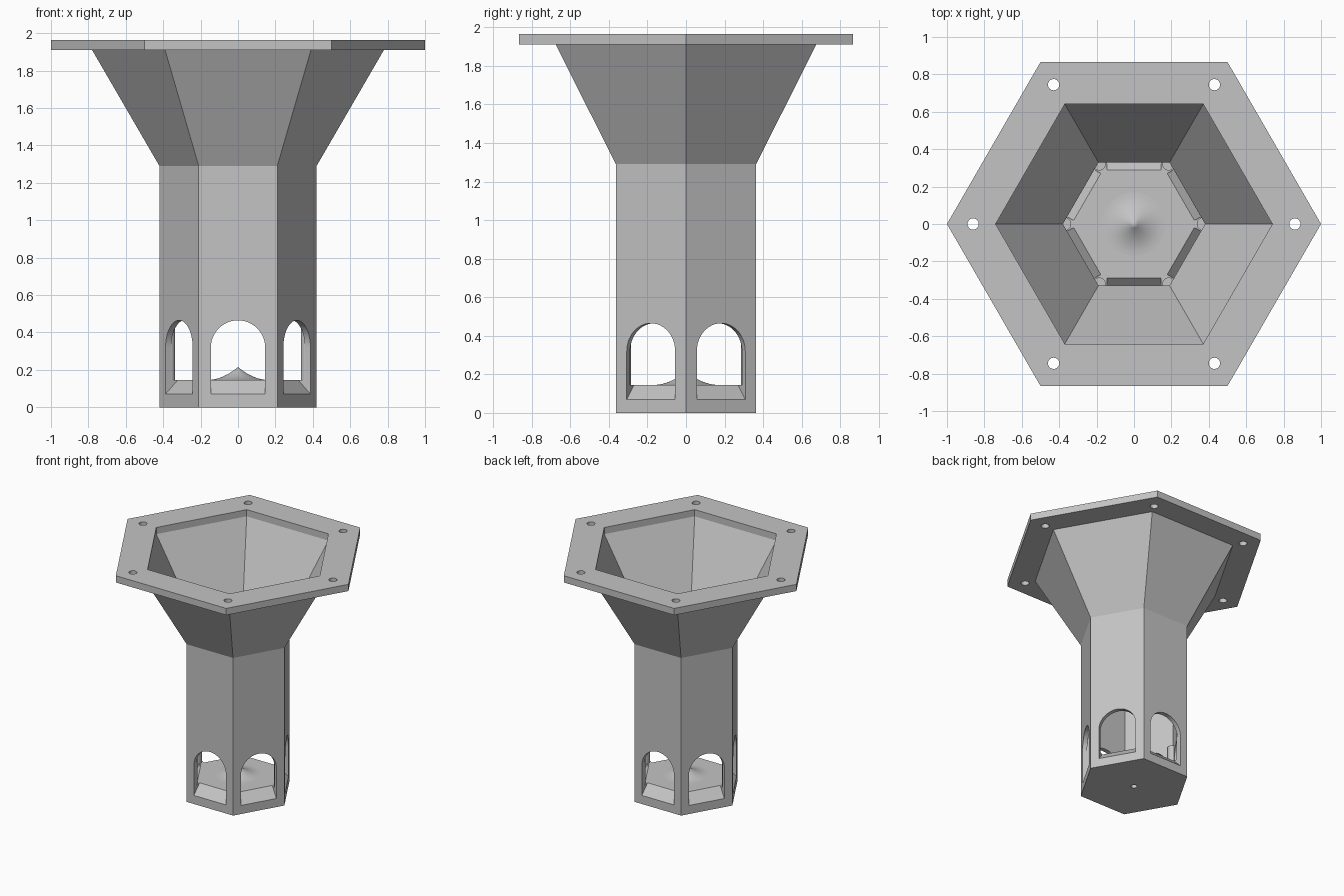
import bpy, bmesh, math
from mathutils import Matrix

if "Cube" in bpy.data.objects:
    bpy.data.objects.remove(bpy.data.objects["Cube"])

grey = bpy.data.materials.new("light grey")
grey.diffuse_color = (0.55, 0.55, 0.55, 1)
grey.use_nodes = True
grey.node_tree.nodes["Principled BSDF"].inputs["Base Color"].default_value = grey.diffuse_color


def finish(bm, name, smooth=False):
    bmesh.ops.recalc_face_normals(bm, faces=bm.faces)
    me = bpy.data.meshes.new(name)
    bm.to_mesh(me)
    bm.free()
    me.materials.append(grey)
    if smooth:
        for p in me.polygons:
            p.use_smooth = True
    ob = bpy.data.objects.new(name, me)
    bpy.context.collection.objects.link(ob)
    return ob


def lathe(bm, profile, sides):
    """Turn an (r, z) profile about z; points with r = 0 become poles."""
    rings = []
    for r, z in profile:
        if r == 0:
            rings.append([bm.verts.new((0, 0, z))] * sides)
        else:
            rings.append([bm.verts.new((r * math.cos(math.tau * i / sides),
                                        r * math.sin(math.tau * i / sides), z))
                          for i in range(sides)])
    for a, b in zip(rings, rings[1:]):
        for i in range(sides):
            j = (i + 1) % sides
            bm.faces.new(list(dict.fromkeys((a[i], a[j], b[j], b[i]))))


def add_cylinder(bm, x, y, r, z0, z1, sides=32):
    bmesh.ops.create_cone(bm, cap_ends=True, segments=sides, radius1=r, radius2=r,
                          depth=z1 - z0,
                          matrix=Matrix.Translation((x, y, (z0 + z1) / 2)))


def add_window(bm, angle):
    """Arched opening with a sill that rises towards the inside."""
    w, spring = 0.145, 0.32
    rot = Matrix.Rotation(angle, 4, 'Z')
    loops = []
    for a in (0.40, 0.28):
        sill = 0.07 + (0.364 - a)
        pts = [(-w, sill), (w, sill)]
        pts += [(w * math.cos(math.pi * k / 24), spring + w * math.sin(math.pi * k / 24))
                for k in range(25)]
        loop = [bm.verts.new((a, s, z)) for s, z in pts]
        bmesh.ops.transform(bm, matrix=rot, verts=loop)
        loops.append(loop)
    outer, inner = loops
    bm.faces.new(outer)
    bm.faces.new(inner[::-1])
    n = len(outer)
    for i in range(n):
        j = (i + 1) % n
        bm.faces.new((outer[i], inner[i], inner[j], outer[j]))


# Hexagonal tube, funnel and flange
bm = bmesh.new()
lathe(bm, [(0, 0), (0.42, 0), (0.42, 1.29), (0.78, 1.91), (1, 1.91), (1, 1.965),
           (0.74, 1.965), (0.74, 1.91), (0.38, 1.29), (0.38, 0.145), (0, 0.145)], 6)
body = finish(bm, "funnel_body")

# Cutter: six windows, six flange holes and a blind hole underneath
bm = bmesh.new()
for i in range(6):
    t = i * math.pi / 3
    add_window(bm, t + math.pi / 6)
    add_cylinder(bm, 0.86 * math.cos(t), 0.86 * math.sin(t), 0.03, 1.85, 2.02)
add_cylinder(bm, 0, 0, 0.022, -0.05, 0.11)
cutter = finish(bm, "opening_cutter")
cutter.hide_render = True

mod = body.modifiers.new("openings", 'BOOLEAN')
mod.operation, mod.solver, mod.object = 'DIFFERENCE', 'EXACT', cutter
bpy.context.view_layer.objects.active = body
body.select_set(True)
bpy.ops.object.modifier_apply(modifier=mod.name)
bpy.data.objects.remove(cutter)
bpy.ops.object.shade_smooth_by_angle(angle=math.radians(25))

# Rounded posts in the inner corners
bm = bmesh.new()
for i in range(6):
    t = i * math.pi / 3
    add_cylinder(bm, 0.372 * math.cos(t), 0.372 * math.sin(t), 0.036, 0.1, 0.47, 24)
posts = finish(bm, "corner_posts")
bpy.ops.object.select_all(action='DESELECT')
posts.select_set(True)
bpy.context.view_layer.objects.active = posts
bpy.ops.object.shade_smooth_by_angle(angle=math.radians(30))

# Concave spreader cone on the floor
bm = bmesh.new()
lathe(bm, [(0.17 * (1 - k / 8), 0.145 + 0.07 * (k / 8) ** 2) for k in range(8)]
      + [(0, 0.215)], 48)
finish(bm, "spreader_cone", smooth=True)
